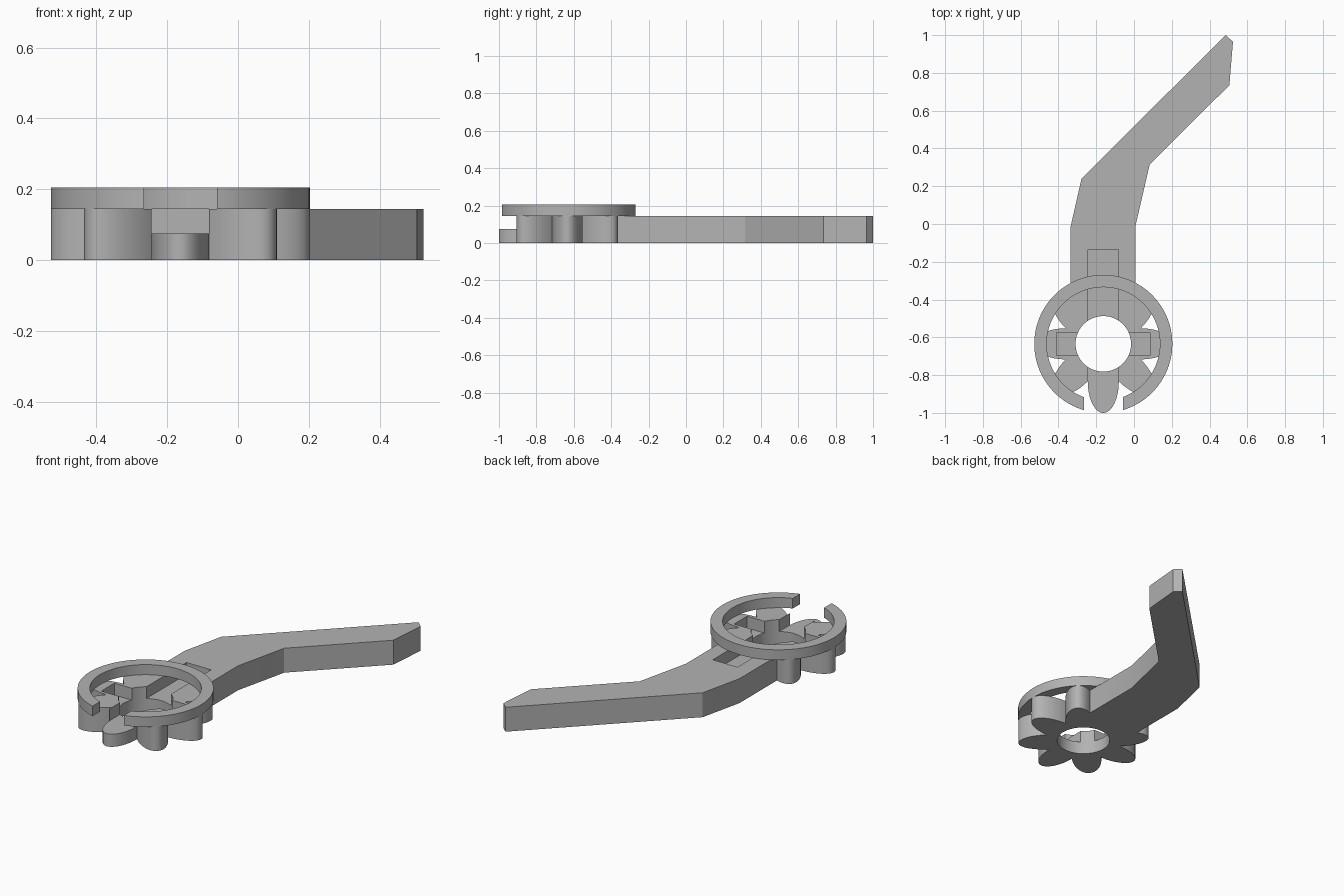
import bpy
import bmesh
from math import sin, cos, pi, radians

cube = bpy.data.objects.get("Cube")
if cube:
    bpy.data.objects.remove(cube)

CX, CY = -0.1625, -0.6345      # hub centre
R = 0.3655                     # petal tip and ring radius
TOP, STEP, RING_TOP = 0.145, 0.075, 0.205

grey = bpy.data.materials.new("plain grey")
grey.use_nodes = True
colour = (0.45, 0.45, 0.45, 1)
grey.diffuse_color = colour
grey.node_tree.nodes["Principled BSDF"].inputs["Base Color"].default_value = colour


def prism(name, outline, z0, z1):
    """Upright solid with the given counter-clockwise outline."""
    bm = bmesh.new()
    base = bm.faces.new([bm.verts.new((x, y, z0)) for x, y in outline])
    up = bmesh.ops.extrude_face_region(bm, geom=[base], use_keep_orig=True)
    for v in up["geom"]:
        if isinstance(v, bmesh.types.BMVert):
            v.co.z = z1
    bmesh.ops.recalc_face_normals(bm, faces=bm.faces)
    mesh = bpy.data.meshes.new(name)
    bm.to_mesh(mesh)
    bm.free()
    mesh.materials.append(grey)
    obj = bpy.data.objects.new(name, mesh)
    bpy.context.collection.objects.link(obj)
    return obj


def ellipse(a, b, distance=0, turn=0, n=64):
    """Ellipse pushed out from the hub centre along the direction turn."""
    pts = []
    for i in range(n):
        t = 2 * pi * i / n
        u, v = distance + a * cos(t), b * sin(t)
        pts.append((CX + u * cos(turn) - v * sin(turn),
                    CY + u * sin(turn) + v * cos(turn)))
    return pts


def box(x0, x1, y0, y1):
    return [(x0, y0), (x1, y0), (x1, y1), (x0, y1)]


def combine(target, tool, operation):
    """Apply a boolean and discard the tool."""
    mod = target.modifiers.new("combine", 'BOOLEAN')
    mod.operation, mod.solver, mod.object = operation, 'EXACT', tool
    bpy.context.view_layer.objects.active = target
    bpy.ops.object.modifier_apply(modifier=mod.name)
    bpy.data.objects.remove(tool)


def smooth(obj):
    bpy.ops.object.select_all(action='DESELECT')
    obj.select_set(True)
    bpy.context.view_layer.objects.active = obj
    bpy.ops.object.shade_smooth_by_angle(angle=radians(25))


# Bent handle
handle = prism("flower_handle", [
    (-0.337, -0.5), (0.008, -0.5), (0.008, -0.01), (0.083, 0.315),
    (0.505, 0.735), (0.524, 0.965), (0.485, 1.0), (-0.278, 0.24),
    (-0.337, -0.02)], 0, TOP)

# Hub disc and eight petals
combine(handle, prism("hub", ellipse(0.2, 0.2), 0, TOP), 'UNION')
for i in range(8):
    petal = prism("petal", ellipse(0.165, 0.082, R - 0.165, i * pi / 4), 0, TOP)
    combine(handle, petal, 'UNION')

# Long slot, cross slot and centre hole
cuts = [
    ("long_slot", box(CX - 0.081, CX + 0.081, -1.1, -0.135), STEP, 0.3),
    ("cross_slot", box(CX - 0.248, CX + 0.248, CY - 0.061, CY + 0.061), STEP, 0.3),
    ("centre_hole", ellipse(0.147, 0.147), -0.1, 0.3),
]
for cut in cuts:
    combine(handle, prism(*cut), 'DIFFERENCE')
smooth(handle)

# Open ring on top
ring = prism("open_ring", ellipse(R, R, n=96), TOP, RING_TOP)
combine(ring, prism("ring_bore", ellipse(0.3, 0.3, n=96), 0, 0.3), 'DIFFERENCE')
combine(ring, prism("ring_gap", box(CX - 0.103, CX + 0.103, -1.1, CY - 0.2), 0, 0.3),
        'DIFFERENCE')
smooth(ring)
